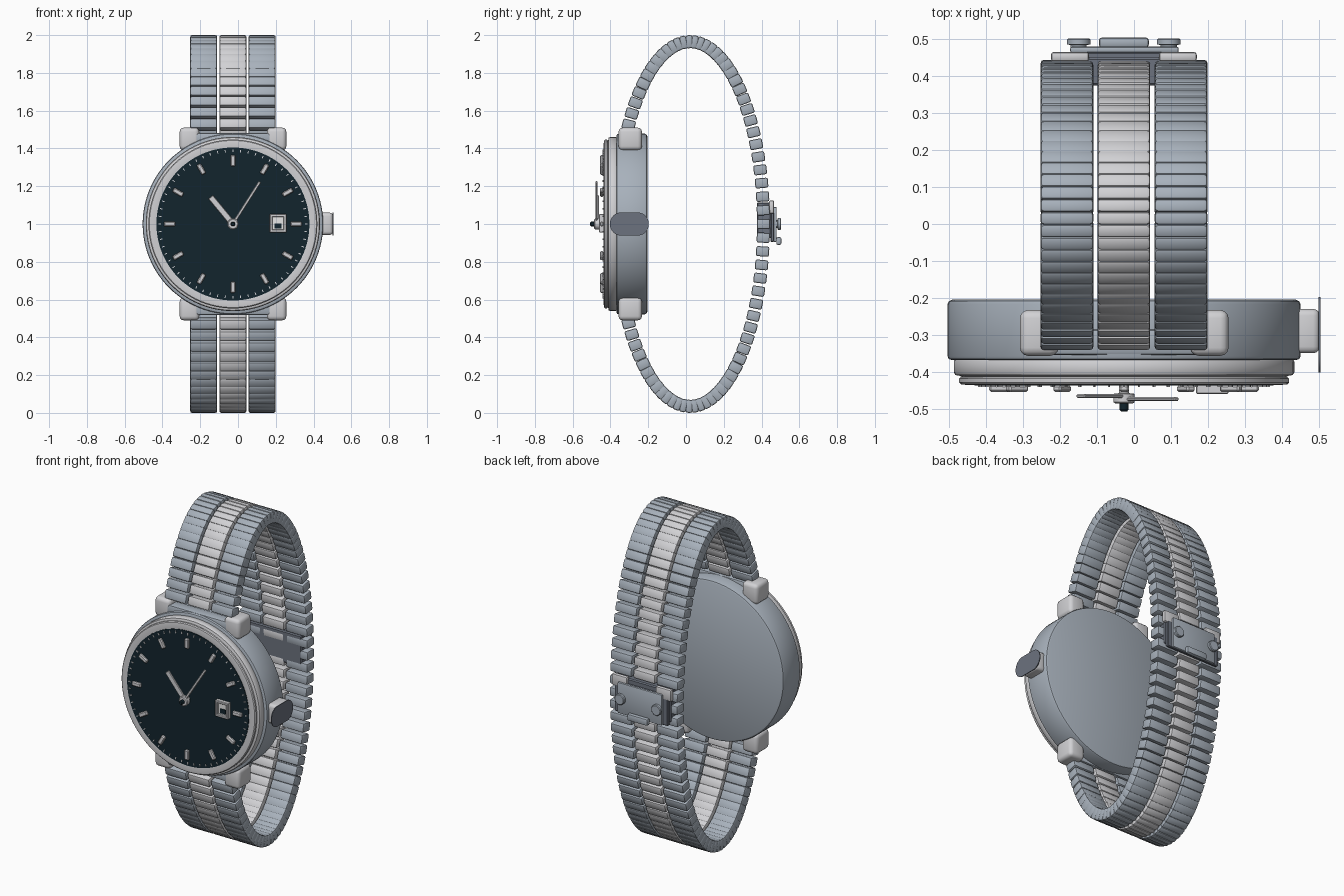
import bpy, bmesh, math
from mathutils import Matrix, Vector

if "Cube" in bpy.data.objects:
    bpy.data.objects.remove(bpy.data.objects["Cube"])

CX, CZ = -0.027, 1.0          # watch centre in the front view


def material(name, rgb):
    m = bpy.data.materials.new(name)
    m.diffuse_color = (*rgb, 1)
    m.use_nodes = True
    m.node_tree.nodes["Principled BSDF"].inputs["Base Color"].default_value = m.diffuse_color
    return m


STEEL = material("blue_grey_steel", (0.39, 0.44, 0.50))
LIGHT = material("light_steel", (0.64, 0.64, 0.66))
SLATE = material("dark_slate", (0.15, 0.17, 0.21))
NAVY = material("navy_dial", (0.006, 0.018, 0.026))
WHITE = material("date_white", (0.80, 0.80, 0.80))


def finish(bm, name, mat, angle=35):
    bmesh.ops.recalc_face_normals(bm, faces=bm.faces)
    me = bpy.data.meshes.new(name)
    bm.to_mesh(me)
    bm.free()
    ob = bpy.data.objects.new(name, me)
    bpy.context.collection.objects.link(ob)
    me.materials.append(mat)
    bpy.ops.object.select_all(action='DESELECT')
    ob.select_set(True)
    bpy.context.view_layer.objects.active = ob
    bpy.ops.object.shade_smooth_by_angle(angle=math.radians(angle))
    return ob


def add_box(bm, size, mat):
    bmesh.ops.create_cube(bm, size=1, matrix=mat @ Matrix.Diagonal((*size, 1)))


def round_edges(bm, width, segments=2):
    bmesh.ops.bevel(bm, geom=bm.edges[:], offset=width, segments=segments,
                    profile=0.5, affect='EDGES', clamp_overlap=True)


def block(name, mat, x, y, z, bevel=0.0, segments=2):
    """Box from (low, high) ranges on each axis."""
    bm = bmesh.new()
    mid = Vector([(r[0] + r[1]) / 2 for r in (x, y, z)])
    add_box(bm, [r[1] - r[0] for r in (x, y, z)], Matrix.Translation(mid))
    if bevel:
        round_edges(bm, bevel, segments)
    return finish(bm, name, mat)


def lathe(name, mat, profile, cx=CX, cz=CZ, steps=96):
    """Revolve (radius, y) points about the y axis."""
    bm = bmesh.new()
    vs = [bm.verts.new((cx + r, y, cz)) for r, y in profile]
    edges = [bm.edges.new(p) for p in zip(vs, vs[1:])]
    bmesh.ops.spin(bm, geom=vs + edges, cent=(cx, 0, cz), axis=(0, 1, 0),
                   angle=2 * math.pi, steps=steps, use_duplicate=False)
    bmesh.ops.remove_doubles(bm, verts=bm.verts, dist=1e-5)
    return finish(bm, name, mat)


def dial_matrix(angle, radius, y):
    """Place on the dial, angle clockwise from 12."""
    return (Matrix.Translation((CX, y, CZ)) @ Matrix.Rotation(angle, 4, 'Y')
            @ Matrix.Translation((0, 0, radius)))


# case, bezel and dial
lathe("case_body", STEEL, [(0, -.205), (.466, -.205), (.474, -.209), (.478, -.217), (.478, -.358),
                           (.475, -.365), (.468, -.368), (0, -.368)])
lathe("bezel_ring", LIGHT, [(.40, -.366), (.457, -.366), (.461, -.372), (.461, -.402), (.457, -.409),
                            (.445, -.411), (.437, -.415), (.40, -.415)])
lathe("crystal_rim", LIGHT, [(.40, -.414), (.442, -.414), (.447, -.419), (.447, -.429), (.442, -.434),
                             (.425, -.436), (.404, -.434), (.40, -.430)])
lathe("dial", NAVY, [(0, -.40), (.405, -.40), (.405, -.437), (0, -.437)])

# hour markers with a raised bar on a wider foot
bm = bmesh.new()
for i in range(12):
    a = i * math.pi / 6
    add_box(bm, (.026, .018, .060), dial_matrix(a, .335, -.446))
round_edges(bm, .005, 1)
finish(bm, "hour_markers", LIGHT)

# minute ticks
bm = bmesh.new()
for i in range(60):
    add_box(bm, (.005, .006, .014), dial_matrix(i * math.pi / 30, .388, -.438))
finish(bm, "minute_ticks", LIGHT)

# hands
for name, dx, dz, width, y in (("hour_hand", -.118, .143, .032, -.466),
                               ("minute_hand", .143, .224, .015, -.474)):
    bm = bmesh.new()
    length = math.hypot(dx, dz)
    add_box(bm, (width, .010, length), dial_matrix(math.atan2(dx, dz), length / 2, y))
    round_edges(bm, .003, 1)
    finish(bm, name, LIGHT)
lathe("hand_hub", LIGHT, [(0, -.437), (.014, -.437), (.014, -.458), (.029, -.460),
                          (.029, -.482), (.024, -.486), (0, -.486)], steps=32)
lathe("hub_pin", NAVY, [(0, -.48), (.012, -.48), (.012, -.503), (.008, -.508), (0, -.508)], steps=24)

# date window: frame of four bars round a pale plate
for i, (x, z) in enumerate((((.168, .183), (.955, 1.053)), ((.241, .256), (.955, 1.053)),
                            ((.168, .256), (.955, .970)), ((.168, .256), (1.038, 1.053)))):
    block("date_frame_%d" % (i + 1), LIGHT, x, (-.460, -.435), z, .003, 1)
block("date_plate", WHITE, (.18, .244), (-.445, -.436), (.967, 1.041))
block("date_mark", NAVY, (.193, .231), (-.448, -.444), (.976, 1.003))

# lugs and strap end pieces, top and bottom
for s, side in ((1, "top"), (-1, "bottom")):
    z = sorted((CZ + s * .39, CZ + s * .51))
    block(side + "_left_lug", LIGHT, (-.309, -.205), (-.357, -.233), z, .022, 3)
    block(side + "_right_lug", LIGHT, (.153, .256), (-.357, -.233), z, .022, 3)
    z = sorted((CZ + s * .42, CZ + s * .482))
    block(side + "_end_link", STEEL, (-.25, .198), (-.355, -.285), z, .012)

# crown with its flat rounded cap
block("crown", LIGHT, (.43, .503), (-.350, -.230), (.942, 1.060), .018, 3)
bm = bmesh.new()
ring = []
for i in range(32):
    a = 2 * math.pi * (i + .5) / 32
    c = -.255 if math.cos(a) > 0 else -.345
    ring.append(bm.verts.new((.500, c + .058 * math.cos(a), 1.0 + .061 * math.sin(a))))
face = bm.faces.new(ring)
ext = bmesh.ops.extrude_face_region(bm, geom=[face])
bmesh.ops.translate(bm, vec=(.005, 0, 0),
                    verts=[v for v in ext["geom"] if isinstance(v, bmesh.types.BMVert)])
finish(bm, "crown_cap", SLATE)

# bracelet: three columns of links along an ellipse, open behind the case
A, B, COUNT, HALF = .388, .965, 69, math.radians(147)
STEP = 2 * HALF / (COUNT - 1)
for name, mat, x0, x1 in (("left_links", STEEL, -.253, -.110), ("middle_links", LIGHT, -.099, .044),
                          ("right_links", STEEL, .056, .199)):
    bm = bmesh.new()
    for i in range(COUNT):
        t = -HALF + i * STEP
        spacing = STEP * math.hypot(A * math.sin(t), B * math.cos(t))
        tilt = math.atan2(math.sin(t) / B, math.cos(t) / A)
        m = (Matrix.Translation(((x0 + x1) / 2, .022 + A * math.cos(t), 1 + B * math.sin(t)))
             @ Matrix.Rotation(tilt, 4, 'X'))
        add_box(bm, (x1 - x0, .069, min(.053, spacing * 1.2)), m)
    round_edges(bm, .009, 2)
    finish(bm, name, mat)

# clasp at the back of the bracelet
block("clasp_base", SLATE, (-.215, .160), (.375, .452), (.925, 1.115), .006, 1)
for name, x in (("clasp_left_pad", (-.225, -.122)), ("clasp_right_pad", (.068, .170))):
    block(name, LIGHT, x, (.440, .466), (1.055, 1.125), .008)
block("clasp_plate", STEEL, (-.173, .121), (.464, .480), (.905, 1.09), .005)
block("clasp_bar", STEEL, (-.095, .040), (.478, .505), (.890, .930), .008)
block("clasp_backing", SLATE, (-.205, .150), (.448, .466), (.905, 1.085), .004, 1)
for name, x in (("clasp_left_knob", -.150), ("clasp_right_knob", .094)):
    lathe(name, STEEL, [(0, .475), (.022, .475), (.022, .485), (.032, .486), (.032, .499),
                        (.028, .503), (0, .503)], cx=x, cz=1.0, steps=24)
